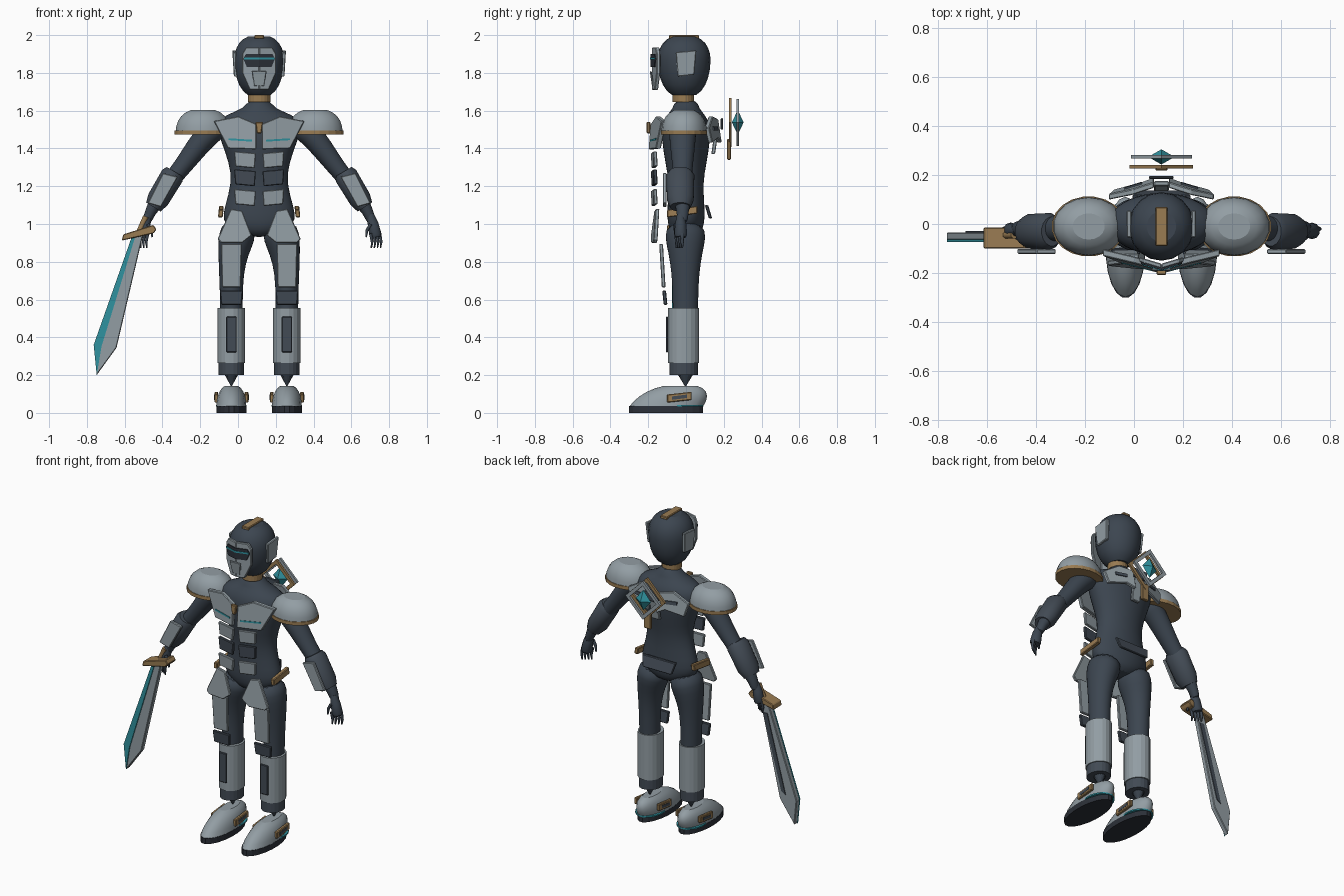
import bpy, bmesh, math
from mathutils import Vector

if "Cube" in bpy.data.objects:
    bpy.data.objects.remove(bpy.data.objects["Cube"])

CENTRE = .112  # body centre line, offset from the origin because of the sword


def material(name, *rgb):
    mat = bpy.data.materials.new(name)
    mat.use_nodes = True
    mat.diffuse_color = (*rgb, 1)
    mat.node_tree.nodes["Principled BSDF"].inputs["Base Color"].default_value = (*rgb, 1)
    return mat


GRAY = material("armor gray", .29, .34, .37)
SUIT = material("undersuit slate", .045, .06, .08)
DARK = material("dark plate", .055, .07, .09)
BLACK = material("sole charcoal", .025, .03, .04)
BRONZE = material("bronze trim", .32, .2, .085)
TEAL = material("teal glow", .03, .29, .35)


def finish(name, bm, mat, bevel=0, rounded=False):
    bmesh.ops.recalc_face_normals(bm, faces=bm.faces)
    mesh = bpy.data.meshes.new(name)
    bm.to_mesh(mesh)
    bm.free()
    mesh.materials.append(mat)
    obj = bpy.data.objects.new(name, mesh)
    bpy.context.collection.objects.link(obj)
    if bevel:
        modifier = obj.modifiers.new("bevel", 'BEVEL')
        modifier.width, modifier.segments = bevel, 1
    if rounded:
        obj.modifiers.new("rounding", 'SUBSURF').render_levels = 1


def tube(name, rings, mat, side=1, sides=16, smooth=True, level=True, rounded=False):
    """Skin elliptical rings given as (x, y, z, radius across, radius in depth)."""
    bm = bmesh.new()
    points = [Vector((side * x, y, z)) for x, y, z, across, deep in rings]
    loops = []
    for i, (point, ring) in enumerate(zip(points, rings)):
        direction = points[min(i + 1, len(points) - 1)] - points[max(i - 1, 0)]
        across = Vector((1, 0, 0)) if level else Vector((0, 1, 0)).cross(direction).normalized()
        loop = []
        for k in range(sides):
            angle = math.tau * (k + .5) / sides
            offset = Vector((CENTRE, ring[4] * math.sin(angle), 0))
            loop.append(bm.verts.new(point + across * ring[3] * math.cos(angle) + offset))
        loops.append(loop)
    for low, high in zip(loops, loops[1:]):
        for k in range(sides):
            j = (k + 1) % sides
            bm.faces.new((low[k], low[j], high[j], high[k])).smooth = smooth
    bm.faces.new(loops[0])
    bm.faces.new(loops[-1])
    finish(name, bm, mat, rounded=rounded)


def limb(name, joints, y, squash, mat, side, sides=16, rounded=True):
    """Tube that follows joints given as (x, z, radius)."""
    rings = [(x, y, z, radius, radius * squash) for x, z, radius in joints]
    tube(name, rings, mat, side, sides, level=False, rounded=rounded)


def band(name, x, y, bottom, top, across, deep, mat, side=1):
    tube(name, [(x, y, z, across, deep) for z in (bottom, top)], mat, side, sides=20, smooth=False)


def shell(name, x, y, z, across, deep, up, mat, side=1, down=0, lean=0):
    """Rounded cap over an ellipse; lean moves it back as it rises."""
    rings = []
    for degrees in range(-70 if down else 0, 80, 14):
        angle = math.radians(degrees)
        rise, size = math.sin(angle), math.cos(angle) ** .75
        height = rise * (up if rise > 0 else down)
        rings.append((x, y + lean * rise, z + height, across * size, deep * size))
    tube(name, rings, mat, side, sides=18)


def plate(name, outline, depth, mat, side=1, thick=.02, slope=0, lean=0, axis='y', bevel=.004):
    """Extrude an outline: (x, z) facing along y, or (y, z) facing along x."""
    bm = bmesh.new()
    middle = sum(z for a, z in outline) / len(outline)
    layers = []
    for extra in (0, thick):
        layer = []
        for a, z in outline:
            d = depth + slope * a + lean * (z - middle) + extra
            spot = (CENTRE + side * a, d, z) if axis == 'y' else (CENTRE + side * d, a, z)
            layer.append(bm.verts.new(spot))
        layers.append(layer)
        bm.faces.new(layer)
    front, back = layers
    for i in range(len(outline)):
        bm.faces.new((front[i - 1], front[i], back[i], back[i - 1]))
    finish(name, bm, mat, bevel)


def panel(name, x, z, width, height, depth, mat, taper=0, skew=0, **options):
    """Plate with a four-sided outline, narrowing downward by taper."""
    half, rise = width / 2, height / 2
    narrow = half * (1 - taper)
    outline = [(x - half, z + rise - skew), (x + half, z + rise + skew),
               (x + narrow, z - rise + skew), (x - narrow, z - rise - skew)]
    plate(name, outline, depth, mat, **options)


# Torso, neck and helmet
torso = [(.93, .07, .06), (.97, .15, .09), (1.02, .2, .1), (1.09, .185, .1), (1.22, .146, .09), (1.32, .16, .11),
         (1.44, .205, .13), (1.53, .235, .13), (1.58, .18, .1), (1.61, .08, .07), (1.66, .06, .06)]
tube("torso", [(0, 0, *ring) for ring in torso], SUIT, sides=20, rounded=True)
band("neck_ring", 0, -.015, 1.645, 1.685, .06, .057, BRONZE)
shell("helmet", 0, -.01, 1.87, .134, .14, .13, SUIT, down=.2)
panel("helmet_crest", 0, 1.99, .05, .02, -.09, BRONZE, thick=.16)
panel("chin_guard", 0, 1.77, .08, .08, -.186, GRAY, taper=.3, thick=.01, lean=-.15)
panel("chest_gem", 0, 1.51, .04, .06, -.208, BRONZE, taper=.4)

for side, label in ((1, "left_"), (-1, "right_")):
    # Face mask, visor and ear guard
    face = dict(side=side, slope=.3)
    plate(label + "face_mask", [(0, 1.935), (.07, 1.935), (.09, 1.9), (.09, 1.8), (.05, 1.71), (0, 1.71)],
          -.182, GRAY, **face)
    plate(label + "visor", [(0, 1.9), (.07, 1.9), (.084, 1.875), (.065, 1.83), (0, 1.83)],
          -.188, BLACK, thick=.009, bevel=0, **face)
    panel(label + "visor_light", .04, 1.877, .08, .01, -.191, TEAL, thick=.005, bevel=0, **face)
    panel(label + "ear_guard", 0, 1.85, .11, .13, .138, GRAY, taper=.2, skew=.005,
          side=side, thick=-.02, lean=.06, axis='x')

    # Chest and abdomen armour
    plate(label + "chest_plate", [(.015, 1.53), (.11, 1.57), (.24, 1.545), (.165, 1.4), (.015, 1.395)],
          -.195, GRAY, side, thick=.028, slope=.25, lean=.08)
    panel(label + "chest_light", .1, 1.445, .125, .01, -.201, TEAL, skew=.004,
          side=side, thick=.008, slope=.25, bevel=0)
    for part, z, mat in (("upper", 1.34, GRAY), ("middle", 1.245, DARK), ("lower", 1.14, GRAY)):
        panel(label + part + "_abdomen_plate", .075, z, .115, .08, -.187, mat, taper=.1, skew=.005,
              side=side, slope=.12, lean=-.05)

    # Hip, thigh, knee and shin plates
    plate(label + "hip_plate", [(.09, 1.07), (.15, 1.08), (.22, .92), (.2, .9), (.09, .9), (.04, .94)],
          -.187, GRAY, side, slope=.1, lean=.1)
    panel(label + "thigh_plate", .147, .78, .11, .23, -.135, GRAY, taper=.1, side=side, lean=-.06)
    panel(label + "knee_plate", .147, .61, .12, .075, -.122, DARK, taper=.1, side=side, lean=-.1)
    panel(label + "shin_insert", .147, .415, .055, .19, -.107, DARK, side=side, thick=.012)
    panel(label + "belt_clip", -.02, 1.065, .16, .04, .215, BRONZE, skew=.01,
          side=side, thick=-.025, lean=-.1, axis='x')

    # Legs
    limb(label + "leg", [(.1, 1, .09), (.12, .93, .1), (.137, .85, .082), (.148, .74, .066), (.147, .6, .06),
                         (.147, .12, .058)], -.003, 1.12, SUIT, side)
    band(label + "shin_guard", .147, -.012, .265, .555, .074, .083, GRAY, side)
    band(label + "ankle_cuff", .147, -.012, .2, .27, .068, .076, DARK, side)

    # Boots
    shell(label + "boot", .147, -.104, .035, .08, .195, .115, GRAY, side, lean=.08)
    band(label + "boot_trim", .147, -.01, .034, .043, .082, .105, TEAL, side)
    band(label + "sole", .147, -.105, 0, .036, .081, .198, BLACK, side)
    for where, out in (("outer", 1), ("inner", -1)):
        edge = .147 + out * .09
        panel(label + where + "_buckle", -.035, .083, .13, .043, edge, BRONZE, skew=.007,
              side=side, thick=-out * .02, axis='x')
        panel(label + where + "_buckle_inset", -.035, .083, .08, .018, edge + out * .002, DARK, skew=.005,
              side=side, thick=-out * .006, axis='x', bevel=0)

    # Shoulder guards
    shell(label + "shoulder_guard", .297, -.01, 1.49, .147, .12, .12, GRAY, side)
    band(label + "shoulder_rim", .297, -.01, 1.474, 1.496, .152, .123, BRONZE, side)

    # Arms and hands
    limb(label + "arm", [(.2, 1.53, .07), (.265, 1.485, .067), (.335, 1.4, .06), (.4, 1.31, .05), (.46, 1.24, .046),
                         (.54, 1.12, .044), (.575, 1.07, .028), (.6, 1, .027)], -.018, 1.1, SUIT, side)
    limb(label + "forearm_guard", [(.447, 1.277, .05), (.46, 1.255, .063), (.535, 1.13, .06), (.56, 1.09, .046)],
         -.03, 1.2, DARK, side, rounded=False)
    plate(label + "forearm_plate", [(.43, 1.25), (.51, 1.27), (.59, 1.11), (.52, 1.09)], -.122, GRAY, side)
    limb(label + "palm", [(.588, 1.05, .02), (.603, 1, .03), (.615, .945, .034), (.618, .93, .028)],
         -.028, 1, SUIT, side, sides=10, rounded=False)
    for k in range(4):
        x, y = .59 + k * .016, -.05 + k * .01
        limb(label + f"finger_{k}", [(x, .95, .01), (x + .008, .905, .008), (x + .004, .873, .004)],
             y, 1.1, SUIT, side, sides=6, rounded=False)
    limb(label + "thumb", [(.59, 1, .01), (.57, .965, .009), (.566, .93, .005)],
         -.055, 1.1, SUIT, side, sides=6, rounded=False)

    # Back armour
    back = dict(side=side, slope=-.3, lean=-.15)
    plate(label + "back_plate", [(.03, 1.555), (.12, 1.57), (.215, 1.51), (.195, 1.43), (.08, 1.455), (.03, 1.43)],
          .19, GRAY, thick=-.024, **back)
    panel(label + "back_slot", .115, 1.505, .07, .02, .195, DARK, thick=-.008, bevel=0, **back)

    # Quarter bars of the diamond frames floating behind
    for up, level in ((1, "upper"), (-1, "lower")):
        for part, reach, y, mat in (("bronze", .13, .227, BRONZE), ("gray", .124, .267, GRAY)):
            inner, z = reach - .03, 1.538
            plate(label + level + f"_{part}_frame", [(0, z + up * reach), (reach, z), (inner, z), (0, z + up * inner)],
                  y, mat, side, thick=.014, bevel=0)

# Back centre pieces and floating crystal
panel("spine_cap", 0, 1.53, .1, .06, .197, DARK, thick=-.014)
panel("spine_strip", 0, 1.445, .06, .15, .165, GRAY, thick=-.02, lean=.15)
panel("back_belt_plate", 0, 1.065, .24, .07, .128, DARK, taper=.15, thick=-.018, lean=-.3)
panel("frame_stem", 0, 1.395, .05, .11, .218, BRONZE)
crystal = bmesh.new()
bmesh.ops.create_uvsphere(crystal, u_segments=4, v_segments=2, radius=1)
bmesh.ops.scale(crystal, vec=(.054, .031, .066), verts=crystal.verts)
bmesh.ops.translate(crystal, vec=(CENTRE, .274, 1.538), verts=crystal.verts)
finish("floating_crystal", crystal, TEAL)

# Sword in the right hand
heel, belly, tip = (.675, .93), (.876, .36), (.86, .2)
plate("sword_guard", [(.727, .912), (.72, .945), (.56, .995), (.543, .97), (.56, .95)],
      -.1, BRONZE, side=-1, thick=.085)
plate("sword_blade", [heel, belly, tip, (.755, .345), (.612, .955)], -.066, GRAY, side=-1, thick=.032)
plate("sword_glow_edge", [heel, belly, tip, (.835, .35), (.657, .93)], -.073, TEAL, side=-1, thick=.009, bevel=0)
plate("sword_fuller", [(.67, .87), (.64, .87), (.77, .4), (.8, .38)], -.035, DARK, side=-1, thick=.006, bevel=0)
limb("sword_grip", [(.635, .96, .016), (.6, 1.04, .016)], -.045, 1, BRONZE, side=-1, sides=8, rounded=False)
